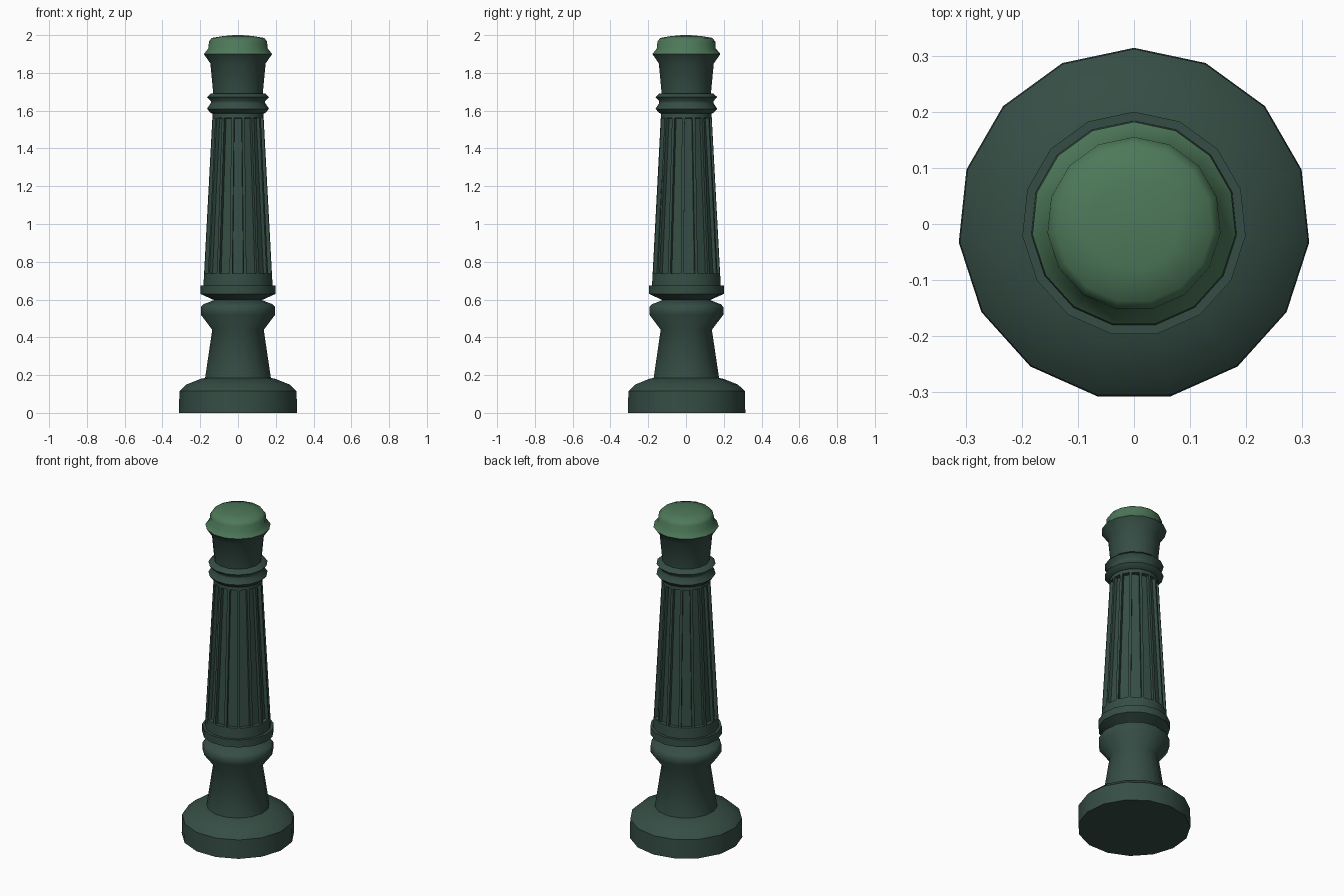
import bpy, bmesh, math

if "Cube" in bpy.data.objects:
    bpy.data.objects.remove(bpy.data.objects["Cube"])

SIDES = 15


def paint(name, rgb):
    m = bpy.data.materials.new(name)
    m.diffuse_color = (*rgb, 1)
    m.use_nodes = True
    m.node_tree.nodes["Principled BSDF"].inputs["Base Color"].default_value = m.diffuse_color
    return m


dark = paint("dark_green", (0.036, 0.075, 0.058))
light = paint("light_green", (0.075, 0.19, 0.10))


def lathe(name, profile, mat, flutes=None, bottom=False, top=False, angle=35):
    """Spin a (radius, z) profile into a 15-sided part, one corner towards +y."""
    bm = bmesh.new()
    rings = []
    for r, z in profile:
        rings.append([bm.verts.new((r * math.cos(a), r * math.sin(a), z))
                      for a in (math.pi / 2 + 2 * math.pi * i / SIDES for i in range(SIDES))])
    bands = []
    for lo, hi in zip(rings, rings[1:]):
        bands.append([bm.faces.new((lo[i], lo[(i + 1) % SIDES], hi[(i + 1) % SIDES], hi[i]))
                      for i in range(SIDES)])
    if bottom:
        bm.faces.new(rings[0][::-1])
    if top:
        bm.faces.new(rings[-1])
    bm.normal_update()
    # sink a groove into each panel of the chosen band
    if flutes is not None:
        panels = bands[flutes]
        bmesh.ops.inset_individual(bm, faces=panels, thickness=0.011, depth=0)
        bm.normal_update()
        bmesh.ops.inset_individual(bm, faces=panels, thickness=0.003, depth=-0.02)
    me = bpy.data.meshes.new(name)
    bm.to_mesh(me)
    bm.free()
    me.materials.append(mat)
    ob = bpy.data.objects.new(name, me)
    bpy.context.collection.objects.link(ob)
    bpy.ops.object.select_all(action='DESELECT')
    ob.select_set(True)
    bpy.context.view_layer.objects.active = ob
    bpy.ops.object.shade_smooth_by_angle(angle=math.radians(angle))
    return ob


# foot and waisted pedestal
lathe("base", [(0.314, 0), (0.312, 0.115), (0.275, 0.15), (0.20, 0.18), (0.175, 0.185)],
      dark, bottom=True)
lathe("pedestal", [(0.175, 0.185), (0.137, 0.44), (0.198, 0.52), (0.198, 0.56),
                   (0.185, 0.575), (0.127, 0.597)], dark, angle=50)

# collar under the shaft
lathe("lower_collar", [(0.127, 0.597), (0.20, 0.63), (0.20, 0.675), (0.184, 0.675)], dark)

# tapered shaft with grooves
lathe("fluted_shaft", [(0.184, 0.675), (0.181, 0.73), (0.136, 1.57), (0.135, 1.585)],
      dark, flutes=1)

# pair of rings at the neck
lathe("neck_rings", [(0.135, 1.585), (0.145, 1.587), (0.165, 1.61), (0.145, 1.64),
                     (0.145, 1.65), (0.165, 1.672), (0.145, 1.69), (0.132, 1.692)], dark, angle=50)

# flared head and domed cap
lathe("head", [(0.132, 1.692), (0.147, 1.85), (0.182, 1.90)], dark, angle=50)
lathe("cap", [(0.182, 1.90), (0.157, 1.93), (0.155, 1.965), (0.14, 1.985),
              (0.08, 1.995), (0.02, 2.0)], light, top=True, angle=60)
